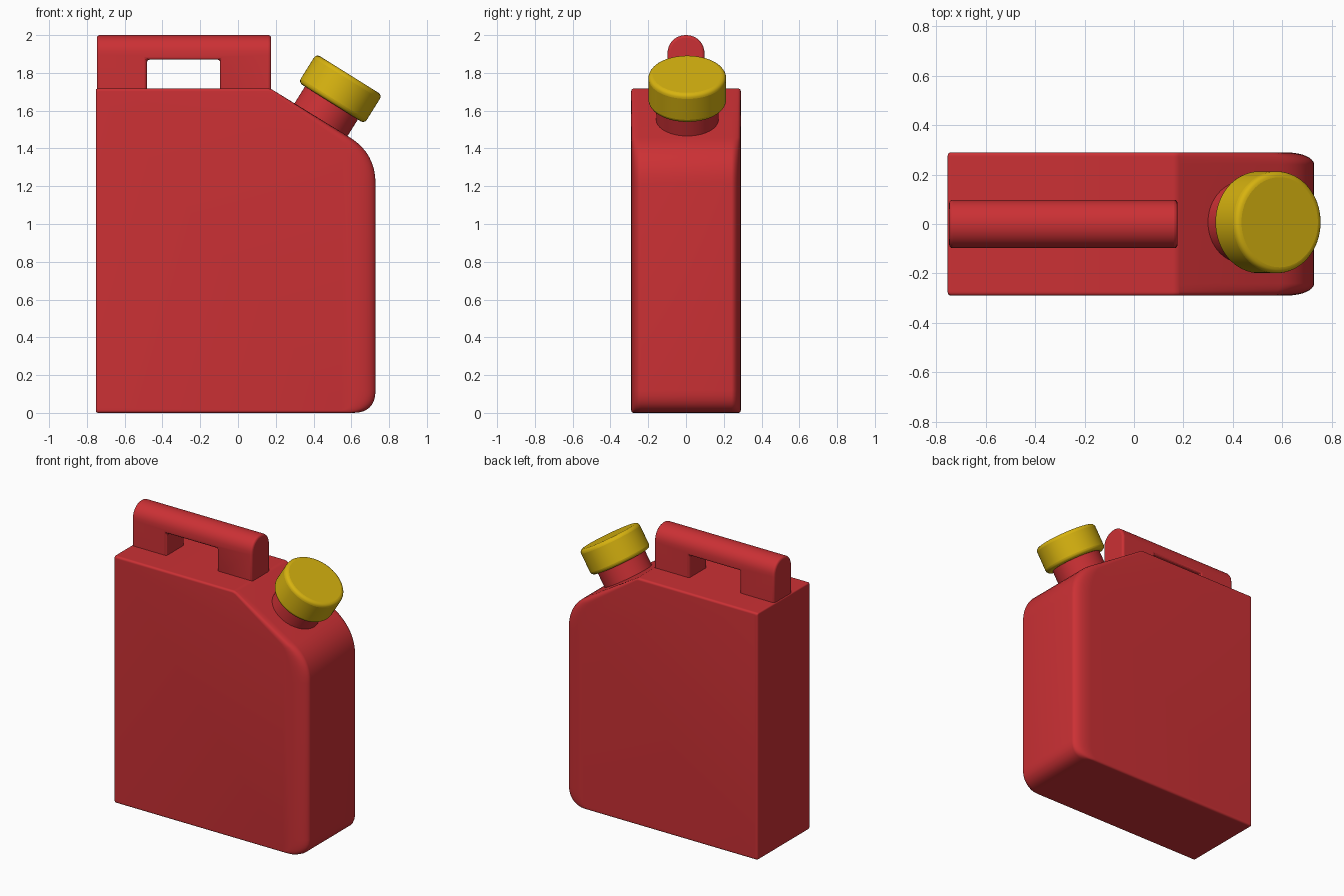
import bpy, bmesh, math
from mathutils import Vector, Matrix

if "Cube" in bpy.data.objects:
    bpy.data.objects.remove(bpy.data.objects["Cube"])


def material(name, color):
    m = bpy.data.materials.new(name)
    m.diffuse_color = color
    m.use_nodes = True
    m.node_tree.nodes["Principled BSDF"].inputs["Base Color"].default_value = m.diffuse_color
    return m


RED = material("red_plastic", (0.60, 0.03, 0.035, 1))
YELLOW = material("yellow_plastic", (0.68, 0.45, 0.005, 1))


def make_object(name, bm, mat=None):
    bmesh.ops.recalc_face_normals(bm, faces=bm.faces)
    mesh = bpy.data.meshes.new(name)
    bm.to_mesh(mesh)
    bm.free()
    ob = bpy.data.objects.new(name, mesh)
    bpy.context.collection.objects.link(ob)
    if mat:
        mesh.materials.append(mat)
    return ob


def bevel(ob, width, segments=3):
    mod = ob.modifiers.new("bevel", 'BEVEL')
    mod.width, mod.segments = width, segments
    mod.limit_method, mod.angle_limit = 'ANGLE', math.radians(35)


def smooth(ob):
    bpy.ops.object.select_all(action='DESELECT')
    ob.select_set(True)
    bpy.context.view_layer.objects.active = ob
    bpy.ops.object.shade_smooth_by_angle(angle=math.radians(35))


def loft(bm, rings):
    # Skin a list of closed point rings and cap both ends
    vs = [[bm.verts.new(p) for p in r] for r in rings]
    n = len(vs[0])
    for a, b in zip(vs, vs[1:]):
        for i in range(n):
            bm.faces.new((a[i], a[(i + 1) % n], b[(i + 1) % n], b[i]))
    bm.faces.new(vs[0])
    bm.faces.new(vs[-1])


def round_corners(corners, steps=8):
    # Each corner is (x, z, rounding length), rounded by a quadratic curve
    pts = []
    for i, (x, z, r) in enumerate(corners):
        c = Vector((x, z))
        p = c + (Vector(corners[i - 1][:2]) - c).normalized() * r
        q = c + (Vector(corners[(i + 1) % len(corners)][:2]) - c).normalized() * r
        for s in range(steps + 1):
            t = s / steps
            pts.append(p * (1 - t) ** 2 + c * 2 * t * (1 - t) + q * t * t)
    return pts


# Body: side profile swept across the width, softer towards the spout side
HALF, EDGE = 0.29, 0.014
half_rings = []
for s in range(13):
    a = math.radians(90 * s / 12)
    y = HALF - 0.05 + 0.05 * math.sin(a)
    d = max(0, y - (HALF - EDGE))
    i = EDGE - math.sqrt(max(0, EDGE ** 2 - d ** 2))
    squash = 1 - 0.5 * (1 - math.cos(a))
    outline = round_corners([(-0.753 + i, i, 0.015), (0.728 - i, i, 0.12),
                             (0.728 - i, 1.375 - i, 0.16), (0.172 - i * 0.3, 1.717 - i, 0.015),
                             (-0.753 + i, 1.717 - i, 0.012)])
    half_rings.append((y, [(x if x < 0.5 else 0.5 + (x - 0.5) * squash, z) for x, z in outline]))
rings = [[(x, -y, z) for x, z in o] for y, o in reversed(half_rings)]
rings += [[(x, y, z) for x, z in o] for y, o in half_rings]
bm = bmesh.new()
loft(bm, rings)
smooth(make_object("body", bm, RED))

# Handle: arched bar with a finger opening
arch = [(-0.098, 1.69), (0.098, 1.69)]
arch += [(0.098 * math.cos(math.pi * s / 20), 1.895 + 0.105 * math.sin(math.pi * s / 20) ** 0.85)
         for s in range(21)]
bm = bmesh.new()
loft(bm, [[(x, y, z) for y, z in arch] for x in (-0.747, 0.176)])
handle = make_object("handle", bm, RED)

bm = bmesh.new()
bmesh.ops.create_cube(bm, size=1, matrix=Matrix.Translation((-0.288, 0, 1.72))
                      @ Matrix.Diagonal((0.388, 0.5, 0.30, 1)))
cutter = make_object("handle_cutter", bm)
cutter.hide_render = True
cutter.hide_viewport = True
cut = handle.modifiers.new("opening", 'BOOLEAN')
cut.operation, cut.object, cut.solver = 'DIFFERENCE', cutter, 'EXACT'
bevel(handle, 0.014)
smooth(handle)


# Neck and cap: cylinders along the tilted spout axis
TILT = math.radians(32)
AXIS = Vector((math.sin(TILT), 0, math.cos(TILT)))
BASE = Vector((0.44, 0.007, 1.553))


def spout_part(name, radius, start, end, edge, mat):
    bm = bmesh.new()
    bmesh.ops.create_cone(bm, cap_ends=True, segments=64, radius1=radius, radius2=radius,
                          depth=end - start,
                          matrix=Matrix.Translation(BASE + AXIS * (start + end) / 2)
                          @ Matrix.Rotation(TILT, 4, 'Y'))
    ob = make_object(name, bm, mat)
    bevel(ob, edge, 4)
    smooth(ob)


spout_part("neck", 0.165, -0.08, 0.15, 0.01, RED)
spout_part("cap", 0.206, 0.103, 0.281, 0.024, YELLOW)
